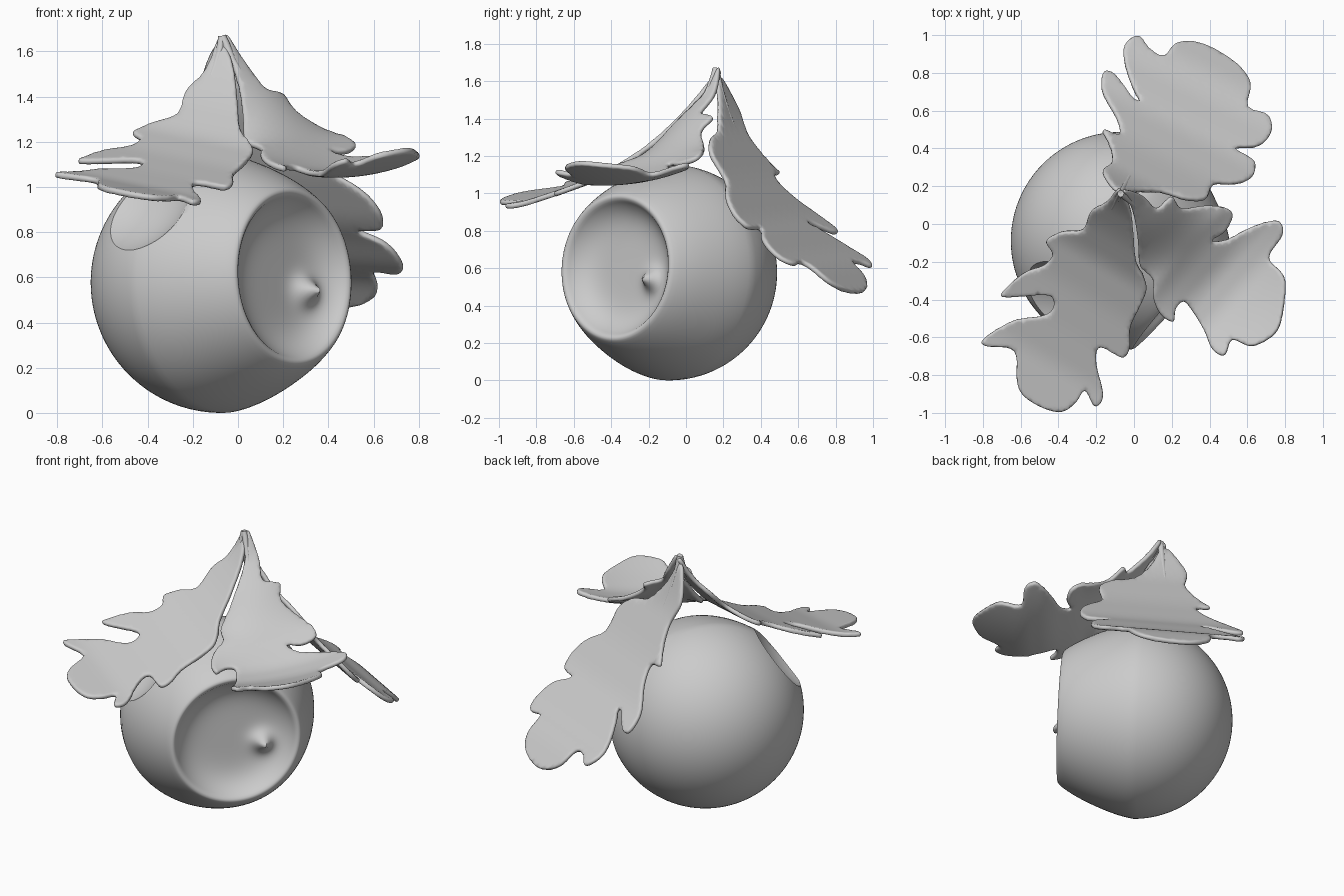
import bpy, bmesh, math
from mathutils import Vector
from mathutils.geometry import delaunay_2d_cdt

if "Cube" in bpy.data.objects:
    bpy.data.objects.remove(bpy.data.objects["Cube"])

CENTRE, RADIUS = Vector((-0.075, -0.09, 0.577)), 0.577


def make_object(name, verts, faces):
    mesh = bpy.data.meshes.new(name)
    mesh.from_pydata(verts, [], faces)
    bm = bmesh.new()
    bm.from_mesh(mesh)
    bmesh.ops.recalc_face_normals(bm, faces=bm.faces)
    bm.to_mesh(mesh)
    bm.free()
    obj = bpy.data.objects.new(name, mesh)
    bpy.context.collection.objects.link(obj)
    return obj


def smooth(obj, angle):
    bpy.ops.object.select_all(action='DESELECT')
    obj.select_set(True)
    bpy.context.view_layer.objects.active = obj
    bpy.ops.object.shade_smooth_by_angle(angle=math.radians(angle))


# Round body: revolved about the axis of the large dished opening
def make_body():
    n = Vector((0.75, -0.66, 0.06)).normalized()
    u = Vector((0.66, 0.75, 0)).normalized()
    v = n.cross(u)
    profile = [(r * 0.0175, 0.32 + 0.085 * (r / 20) ** 5) for r in range(1, 21)]
    profile += [(0.358, 0.417), (0.37, 0.427), (0.382, 0.43), (0.392, 0.424)]
    start = math.radians(44)
    for i in range(48):
        a = start + (math.pi - start) * i / 48
        taper = max(0, math.sin((a - start) * math.pi / math.radians(48))) if i < 17 else 0
        r = RADIUS * (1 - 0.045 * taper)  # slightly conical towards the opening
        profile.append((r * math.sin(a), r * math.cos(a)))
    seg = 112

    def place(x, y, h, dished):
        if dished:  # small pointed nub inside the dish
            h += 0.1 * math.exp(-math.hypot(x - 0.18, y + 0.06) ** 1.5 / 0.011)
        return CENTRE + u * x + v * y + n * h

    verts = [place(0, 0, 0.32, True)]
    for k, (r, h) in enumerate(profile):
        for j in range(seg):
            a = 2 * math.pi * j / seg
            verts.append(place(r * math.cos(a), r * math.sin(a), h, k < 20))
    verts.append(CENTRE - n * RADIUS)
    last = len(verts) - 1
    faces = []
    for j in range(seg):
        j2 = (j + 1) % seg
        faces.append((0, 1 + j, 1 + j2))
        for k in range(len(profile) - 1):
            a, b = 1 + k * seg, 1 + (k + 1) * seg
            faces.append((a + j, b + j, b + j2, a + j2))
        e = 1 + (len(profile) - 1) * seg
        faces.append((e + j, last, e + j2))
    return make_object("body", verts, faces)


body = make_body()

# Smaller shallow dish on the front left shoulder
n2 = Vector((-0.58, -0.55, 0.6)).normalized()
bpy.ops.mesh.primitive_uv_sphere_add(segments=96, ring_count=64, radius=0.433,
                                     location=CENTRE + n2 * 0.905)
cutter = bpy.context.object
cutter.name = "dish_cutter"
cutter.hide_render = True
mod = body.modifiers.new("small_dish", 'BOOLEAN')
mod.operation, mod.object, mod.solver = 'DIFFERENCE', cutter, 'EXACT'
bpy.context.view_layer.objects.active = body
bpy.ops.object.modifier_apply(modifier=mod.name)
bpy.data.objects.remove(cutter)
smooth(body, 50)


def spline(points, steps=3):
    out, c = [], len(points)
    for i in range(c):
        p0, p1, p2, p3 = [Vector(points[(i + k) % c]) for k in (-1, 0, 1, 2)]
        for s in range(steps):
            t = s / steps
            out.append(0.5 * (2 * p1 + (p2 - p0) * t + (2 * p0 - 5 * p1 + 4 * p2 - p3) * t * t
                              + (3 * p1 - p0 - 3 * p2 + p3) * t ** 3))
    return out


def lerp_table(table, s):
    i = 0
    while i < len(table) - 2 and s > table[i + 1][0]:
        i += 1
    (a, za), (b, zb) = table[i], table[i + 1]
    return za + (zb - za) * (s - a) / (b - a)


# Lobed leaf: outline seen from above, bent along its own direction
def make_leaf(name, outline, direction, heights, tilt, curl, mid):
    d = Vector(direction).normalized()
    side = Vector((-d.y, d.x))
    edge = spline(outline)
    count = len(edge)
    step = 0.03
    grid = []
    for i in range(-30, 31):
        for j in range(-36, 37):
            p = Vector((i * step + (j % 2) * step / 2, j * step))
            if min((p - q).length for q in edge) > 0.018:
                grid.append(p)
    result = delaunay_2d_cdt(edge + grid, [], [list(range(count))], 1, 1e-5)
    pts, faces = result[0], result[2]

    def lift(p):
        s, t = p.dot(d), p.dot(side) - mid
        z = sum(lerp_table(heights, s + k * 0.02) for k in (-2, -1, 0, 1, 2)) / 5
        return Vector((p.x, p.y, z + tilt * t + lerp_table(curl, s) * t * t))

    used = sorted({i for f in faces for i in f})
    remap = {i: k for k, i in enumerate(used)}
    leaf = make_object(name, [lift(pts[i]) for i in used],
                       [[remap[i] for i in f] for f in faces])
    solid = leaf.modifiers.new("thickness", 'SOLIDIFY')
    solid.thickness, solid.offset = 0.028, 0
    sub = leaf.modifiers.new("round", 'SUBSURF')
    sub.levels = sub.render_levels = 1
    smooth(leaf, 180)

    # Stem running from the shared tip into the leaf
    curve = bpy.data.curves.new(name + "_stem", 'CURVE')
    curve.dimensions, curve.bevel_depth, curve.use_fill_caps = '3D', 0.018, True
    sp = curve.splines.new('POLY')
    tip = Vector((-0.07, 0.165))
    path = [Vector((-0.07, 0.16, 1.665))] + [lift(tip + d * k) for k in (0.02, 0.06, 0.11, 0.17)]
    sp.points.add(len(path) - 1)
    for pt, co, r in zip(sp.points, path, (1.0, 1.0, 0.9, 0.7, 0.4)):
        pt.co, pt.radius = (*co, 1), r
    bpy.context.collection.objects.link(bpy.data.objects.new(name + "_stem", curve))


FLAT = [(0, 0), (1, 0)]

make_leaf("back_leaf", [
    (-0.09, 0.17), (-0.17, 0.28), (-0.12, 0.32), (-0.12, 0.4), (-0.17, 0.5), (-0.08, 0.47),
    (-0.09, 0.56), (-0.17, 0.7), (-0.16, 0.81), (-0.09, 0.78), (-0.02, 0.68), (0.03, 0.65),
    (-0.02, 0.75), (-0.06, 0.93), (0.02, 1.0), (0.08, 0.93), (0.16, 0.89), (0.23, 0.965),
    (0.4, 0.94), (0.57, 0.82), (0.62, 0.73), (0.6, 0.62), (0.71, 0.58), (0.73, 0.49),
    (0.66, 0.41), (0.53, 0.4), (0.64, 0.33), (0.62, 0.24), (0.52, 0.21), (0.42, 0.21),
    (0.38, 0.13), (0.27, 0.13), (0.14, 0.17), (0.0, 0.17)],
    (0.45, 0.89), [(0.106, 1.66), (0.18, 1.4), (0.37, 1.09), (0.55, 0.86), (0.64, 0.79),
                   (0.76, 0.68), (0.89, 0.605), (1.03, 0.455)], 0.04, FLAT, 0.1)

# Domed near the stem, lifting at the rim further out
make_leaf("right_leaf", [
    (-0.06, 0.18), (0.05, 0.15), (0.12, 0.08), (0.2, 0.15), (0.25, 0.08), (0.38, 0.1),
    (0.52, 0.07), (0.49, -0.03), (0.41, -0.09), (0.5, -0.08), (0.61, -0.02), (0.76, 0.02),
    (0.79, -0.06), (0.71, -0.18), (0.8, -0.28), (0.79, -0.45), (0.75, -0.58), (0.62, -0.65),
    (0.52, -0.61), (0.48, -0.7), (0.41, -0.66), (0.37, -0.56), (0.3, -0.45), (0.26, -0.41),
    (0.22, -0.45), (0.21, -0.52), (0.14, -0.48), (0.1, -0.39), (0.1, -0.29), (0.03, -0.22),
    (0.02, -0.08), (-0.01, 0.08)],
    (0.75, -0.66), [(-0.15, 1.66), (-0.1, 1.55), (0, 1.46), (0.08, 1.39), (0.2, 1.27),
                    (0.35, 1.15), (0.5, 1.07), (0.65, 1.06), (0.8, 1.11), (0.95, 1.17)],
    0.1, [(-0.3, -1.5), (0.12, -1.5), (0.3, 0.0), (0.5, 0.3), (1.0, 0.3)], 0.12)

make_leaf("left_leaf", [
    (-0.08, 0.19), (-0.14, 0.12), (-0.23, 0.07), (-0.27, -0.03), (-0.38, -0.04), (-0.47, -0.09),
    (-0.43, -0.16), (-0.48, -0.22), (-0.57, -0.25), (-0.7, -0.36), (-0.68, -0.39), (-0.55, -0.38),
    (-0.44, -0.38), (-0.43, -0.45), (-0.5, -0.49), (-0.64, -0.51), (-0.8, -0.61), (-0.78, -0.65),
    (-0.63, -0.67), (-0.62, -0.85), (-0.55, -0.94), (-0.4, -1.0), (-0.31, -0.95), (-0.26, -0.88),
    (-0.21, -0.97), (-0.16, -0.91), (-0.2, -0.74), (-0.18, -0.65), (-0.06, -0.71), (-0.02, -0.65),
    (-0.02, -0.55), (0.03, -0.44), (0.07, -0.33), (0.01, -0.2), (0.0, -0.08), (-0.02, 0.08)],
    (-0.5, -0.87), [(-0.12, 1.63), (-0.05, 1.5), (0.09, 1.34), (0.25, 1.2), (0.45, 1.11),
                    (0.65, 1.045), (0.85, 0.99), (1.05, 0.98)], -0.18, FLAT, 0.0)
